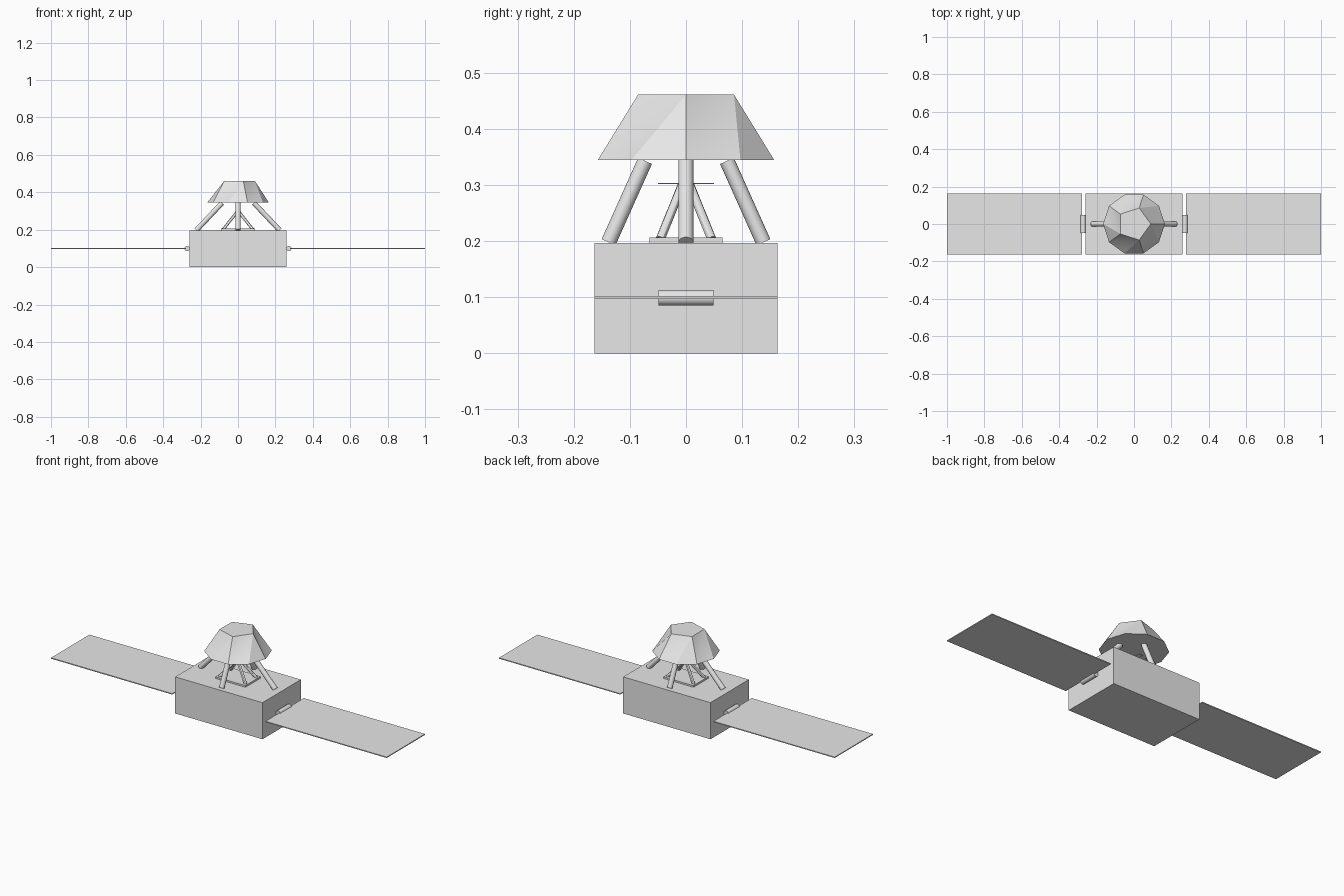
import bpy
import bmesh
import math
from mathutils import Vector

old = bpy.data.objects.get("Cube")
if old:
    bpy.data.objects.remove(old, do_unlink=True)

grey = bpy.data.materials.new("light grey")
grey.use_nodes = True
grey.diffuse_color = (0.8, 0.8, 0.8, 1)
grey.node_tree.nodes["Principled BSDF"].inputs["Base Color"].default_value = (0.8, 0.8, 0.8, 1)


def finish(name, bm, smooth=False):
    """Turn a bmesh into a named object with the grey material."""
    bmesh.ops.recalc_face_normals(bm, faces=bm.faces)
    mesh = bpy.data.meshes.new(name)
    bm.to_mesh(mesh)
    bm.free()
    mesh.materials.append(grey)
    obj = bpy.data.objects.new(name, mesh)
    bpy.context.collection.objects.link(obj)
    if smooth:
        bpy.ops.object.select_all(action='DESELECT')
        obj.select_set(True)
        bpy.context.view_layer.objects.active = obj
        bpy.ops.object.shade_smooth_by_angle(angle=math.radians(30))
    return obj


def box(name, low, high):
    low, high = Vector(low), Vector(high)
    bm = bmesh.new()
    bmesh.ops.create_cube(bm, size=1)
    bmesh.ops.scale(bm, vec=high - low, verts=bm.verts)
    bmesh.ops.translate(bm, vec=(low + high) / 2, verts=bm.verts)
    return finish(name, bm)


def rod(name, start, end, radius, sides=16):
    start, end = Vector(start), Vector(end)
    axis = end - start
    bm = bmesh.new()
    bmesh.ops.create_cone(bm, cap_ends=True, segments=sides, radius1=radius,
                          radius2=radius, depth=axis.length)
    turn = axis.to_track_quat('Z', 'Y').to_matrix()
    bmesh.ops.rotate(bm, matrix=turn, verts=bm.verts)
    bmesh.ops.translate(bm, vec=(start + end) / 2, verts=bm.verts)
    return finish(name, bm, smooth=True)


# Main body
box("body", (-0.26, -0.163, 0), (0.26, 0.163, 0.197))

# Solar panels and their hinges
for side, s in (("left", 1), ("right", -1)):
    inner, outer = sorted((s * 0.278, s * 1.0))
    box(side + "_solar_panel", (inner, -0.163, 0.097), (outer, 0.163, 0.102))
    rod(side + "_hinge", (s * 0.272, -0.049, 0.099), (s * 0.272, 0.049, 0.099), 0.014)

# Four splayed legs under the dome
for name, dx, dy, foot, top in (("left", 1, 0, 0.222, 0.085), ("right", -1, 0, 0.222, 0.085),
                                ("back", 0, 1, 0.138, 0.073), ("front", 0, -1, 0.138, 0.073)):
    rod(name + "_leg", (dx * foot, dy * foot, 0.198), (dx * top, dy * top, 0.343), 0.0135)

# Inner pedestal: base plate, four struts meeting at a point, thin top strip
box("base_plate", (-0.09, -0.065, 0.195), (0.09, 0.065, 0.206))
for sx in (1, -1):
    for sy in (1, -1):
        rod("strut", (sx * 0.078, sy * 0.046, 0.203), (0, sy * 0.006, 0.302), 0.008, 12)
box("top_strip", (-0.012, -0.05, 0.302), (0.012, 0.05, 0.304))

# Faceted dome: pentagon on top, ten-sided rim, five folded sides
bm = bmesh.new()


def ring(radius, z, count):
    return [bm.verts.new((radius * math.cos(math.tau * i / count),
                          radius * math.sin(math.tau * i / count), z)) for i in range(count)]


crown = ring(0.09, 0.461, 5)
rim = ring(0.165, 0.345, 10)
bm.faces.new(crown)
bm.faces.new(rim[::-1])
for i in range(5):
    a, b = crown[i], crown[(i + 1) % 5]
    p, q, r = (rim[(2 * i + k) % 10] for k in range(3))
    for tri in ((a, p, b), (p, q, b), (q, r, b)):
        bm.faces.new(tri)
finish("dome", bm, smooth=True)
